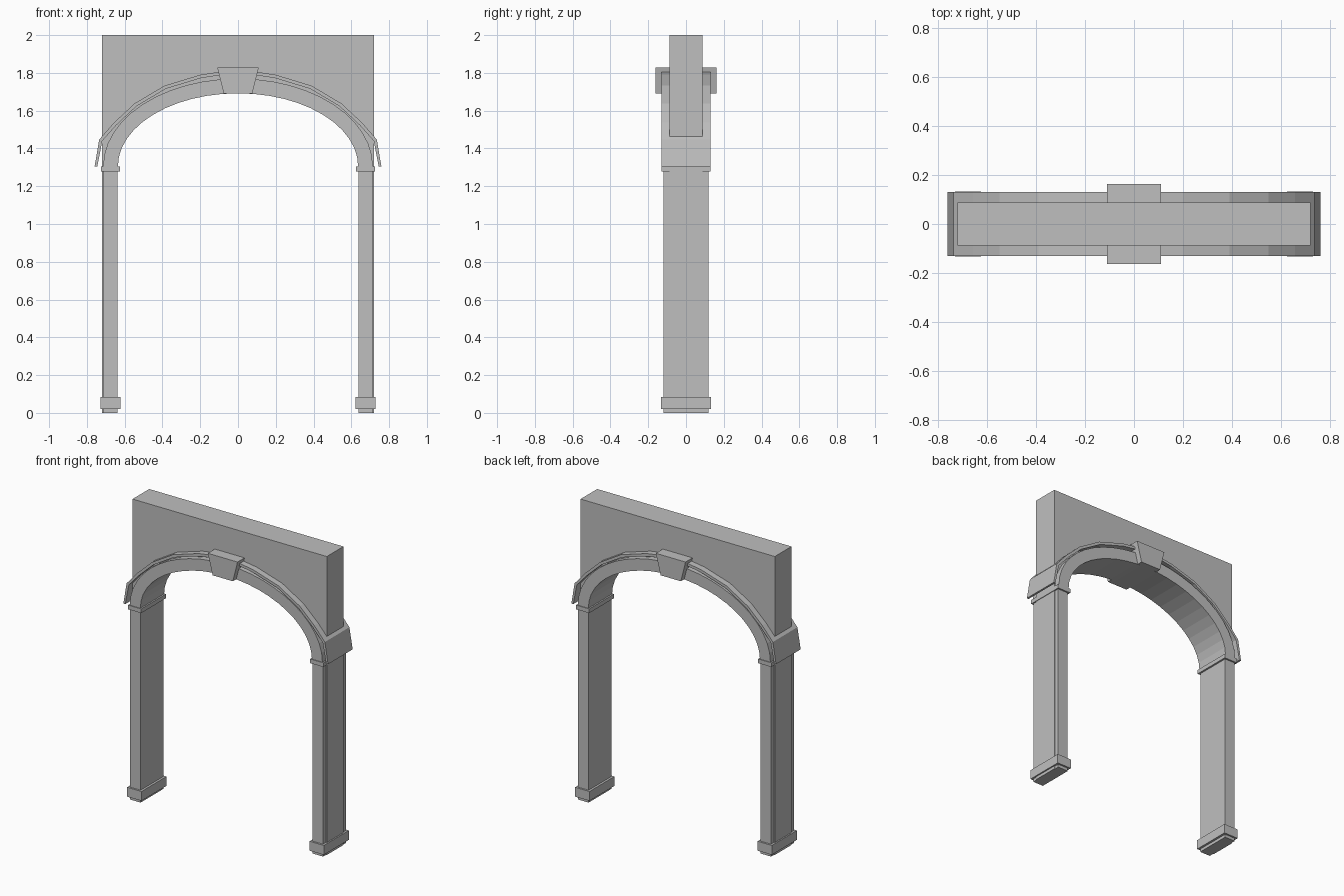
import bpy, bmesh, math
from mathutils import Vector

cube = bpy.data.objects.get("Cube")
if cube:
    bpy.data.objects.remove(cube)

stone = bpy.data.materials.new("grey stone")
stone.use_nodes = True
GREY = (0.52, 0.52, 0.52, 1)
stone.diffuse_color = GREY
bsdf = next(n for n in stone.node_tree.nodes if n.type == 'BSDF_PRINCIPLED')
bsdf.inputs["Base Color"].default_value = GREY

SPRING = 1.305  # height where the arch starts


def extrude(name, outline, half_depth):
    """Extrude an x-z outline evenly to the front and back."""
    bm = bmesh.new()
    face = bm.faces.new([bm.verts.new((x, -half_depth, z)) for x, z in outline])
    new = bmesh.ops.extrude_face_region(bm, geom=[face])["geom"]
    verts = [v for v in new if isinstance(v, bmesh.types.BMVert)]
    bmesh.ops.translate(bm, verts=verts, vec=(0, 2 * half_depth, 0))
    bmesh.ops.recalc_face_normals(bm, faces=bm.faces)
    mesh = bpy.data.meshes.new(name)
    bm.to_mesh(mesh)
    bm.free()
    mesh.materials.append(stone)
    obj = bpy.data.objects.new(name, mesh)
    bpy.context.collection.objects.link(obj)
    return obj


def box(name, x0, x1, z0, z1, half_depth):
    return extrude(name, [(x0, z0), (x1, z0), (x1, z1), (x0, z1)], half_depth)


def arc(a, b, steps=24):
    """Half ellipse from left to right."""
    angles = [math.pi * (1 - i / steps) for i in range(steps + 1)]
    return [(a * math.cos(t), SPRING + b * math.sin(t)) for t in angles]


# Thin wall core that runs down through both legs
extrude("wall", [(-0.72, 0), (-0.72, 2), (0.72, 2), (0.72, 0), (0.66, 0)]
        + arc(0.66, 0.41)[::-1] + [(-0.66, 0)], 0.088)

# Main arch ring
extrude("arch_ring", arc(0.636, 0.387) + arc(0.714, 0.465)[::-1], 0.126)

# Coarse hood moulding standing clear of the ring
half = [(0.759, 1.305), (0.735, 1.447), (0.656, 1.537), (0.548, 1.638),
        (0.39, 1.732), (0.2, 1.79), (0, 1.82)]
hood = [(-x, z) for x, z in half] + half[-2::-1]
inner = []
for i, p in enumerate(hood):
    a, b = hood[max(i - 1, 0)], hood[min(i + 1, len(hood) - 1)]
    d = (Vector(b) - Vector(a)).normalized()
    inner.append((p[0] + d.y * 0.018, p[1] - d.x * 0.018))
inner[0] = (-0.745, SPRING)
inner[-1] = (0.745, SPRING)
extrude("hood_moulding", hood + inner[::-1], 0.13)

# Tapered keystone
extrude("keystone", [(-0.075, 1.69), (0.075, 1.69), (0.11, 1.828), (-0.11, 1.828)], 0.162)

# Pillars with capital and base
for side, s in (("left", 1), ("right", -1)):
    box(side + "_pillar", s * 0.638, s * 0.715, 0, 1.3, 0.12)
    box(side + "_capital", s * 0.626, s * 0.724, 1.277, SPRING, 0.131)
    box(side + "_base", s * 0.623, s * 0.729, 0.02, 0.083, 0.132)
